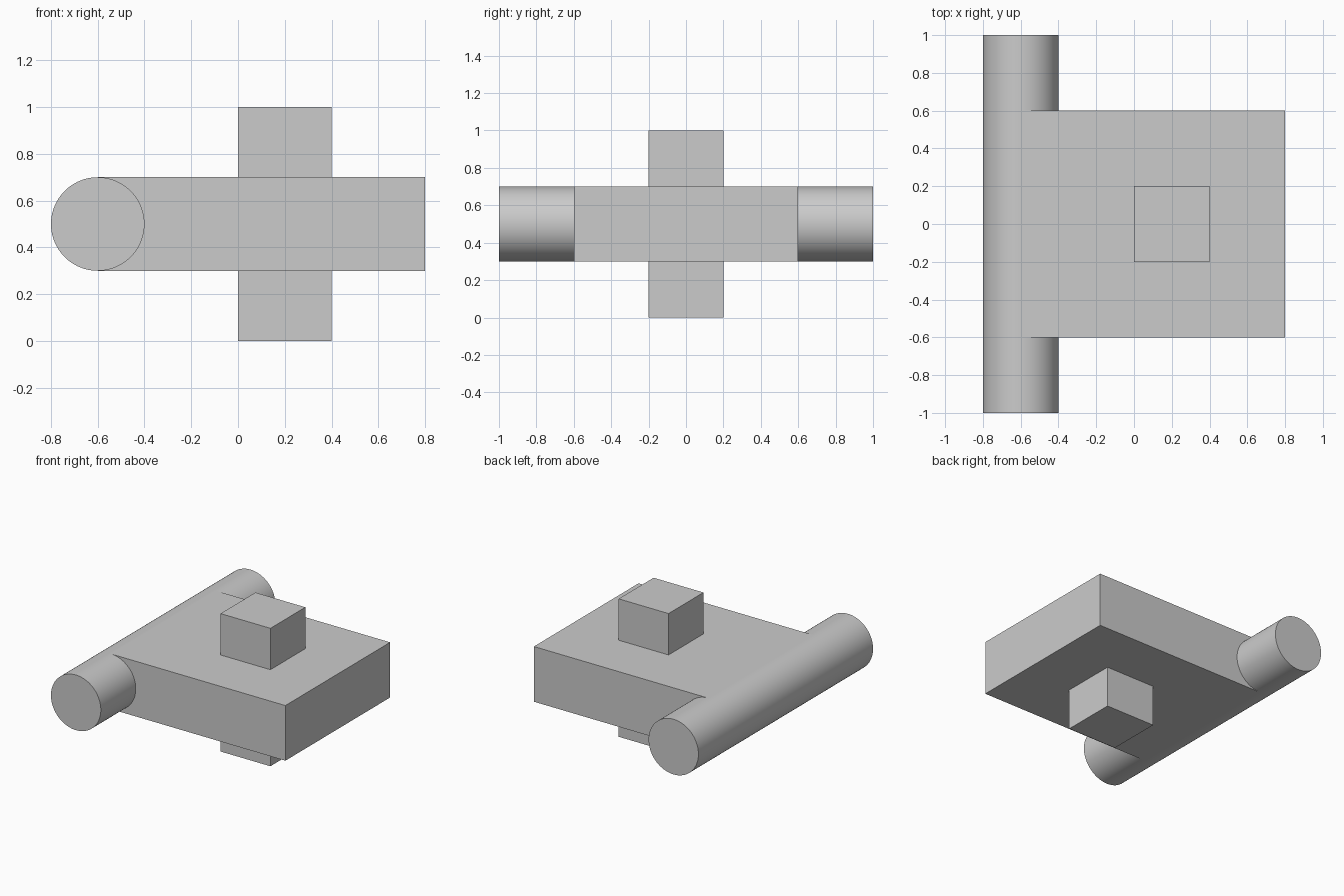
import bpy
import math

cube = bpy.data.objects.get("Cube")
if cube:
    bpy.data.objects.remove(cube, do_unlink=True)

# Single grey for every part
grey = bpy.data.materials.new("light_grey")
grey.use_nodes = True
colour = (0.6, 0.6, 0.6, 1)
grey.diffuse_color = colour
grey.node_tree.nodes["Principled BSDF"].inputs["Base Color"].default_value = colour


def finish(name):
    obj = bpy.context.object
    obj.name = name
    obj.data.materials.append(grey)
    bpy.ops.object.transform_apply(location=False, rotation=True, scale=True)
    return obj


def box(name, centre, size):
    bpy.ops.mesh.primitive_cube_add(size=1, location=centre)
    bpy.context.object.scale = size
    return finish(name)


# Flat plate, reaching to the axis of the round bar
box("plate", (0.1, 0, 0.5), (1.4, 1.2, 0.4))

# Square peg passing through the plate
box("square_peg", (0.2, 0, 0.5), (0.4, 0.4, 1))

# Round bar along the plate's right edge
bpy.ops.mesh.primitive_cylinder_add(vertices=96, radius=0.2, depth=2,
                                    location=(-0.6, 0, 0.5),
                                    rotation=(math.pi / 2, 0, 0))
finish("round_bar")
bpy.ops.object.shade_smooth_by_angle(angle=math.radians(30))
